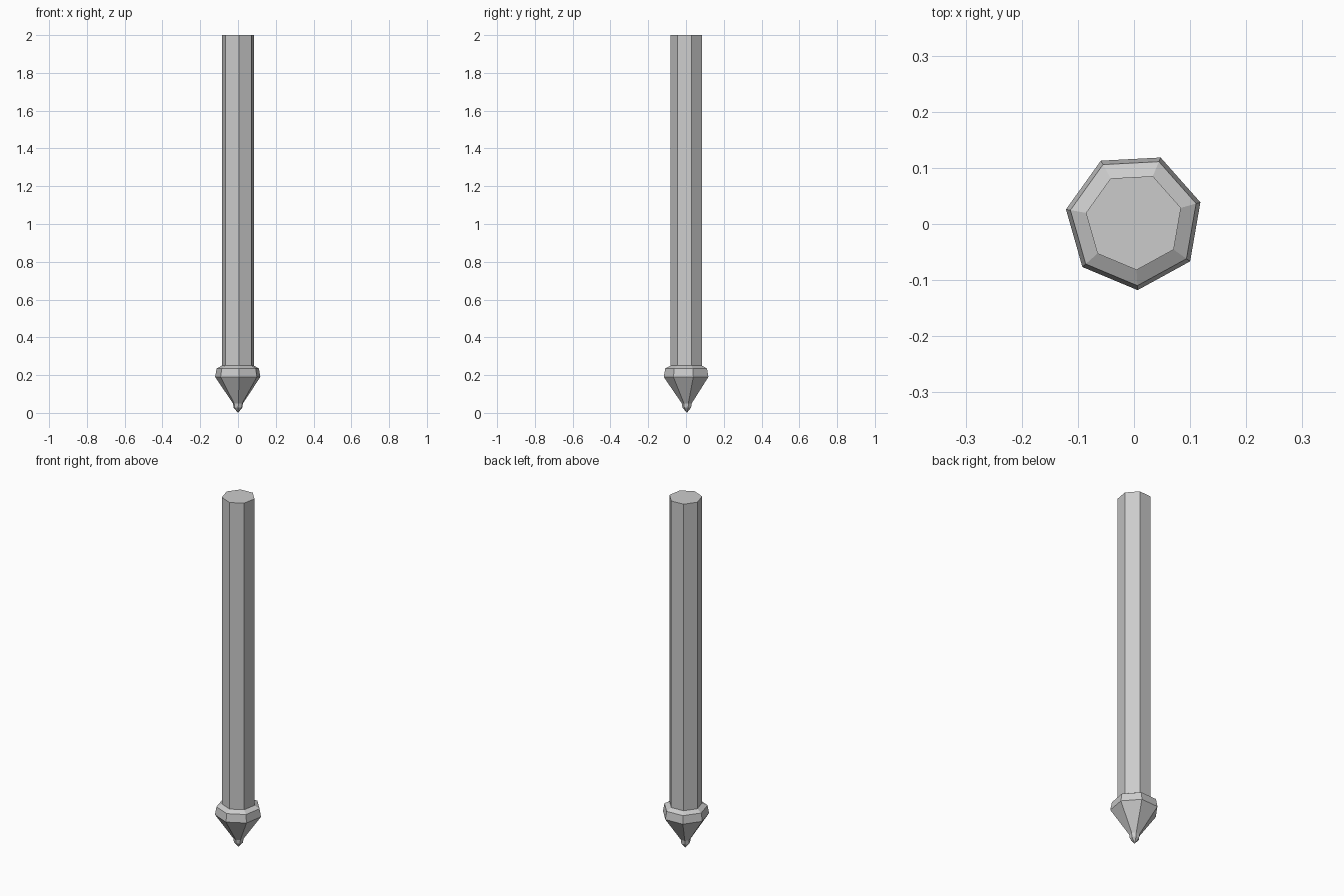
import bpy, bmesh
from math import cos, sin, radians, tau

if "Cube" in bpy.data.objects:
    bpy.data.objects.remove(bpy.data.objects["Cube"])

SIDES = 7
START = radians(-87)
CENTRE_Y = 0.005


def lathe(name, profile):
    """Seven-sided flat-faced solid from (radius, z) points; radius 0 makes a point."""
    bm = bmesh.new()
    rings = []
    for r, z in profile:
        n = SIDES if r > 0 else 1
        rings.append([bm.verts.new((r * cos(START + tau * i / SIDES),
                                    CENTRE_Y + r * sin(START + tau * i / SIDES), z))
                      for i in range(n)])
    for a, b in zip(rings, rings[1:]):
        for i in range(SIDES):
            j = (i + 1) % SIDES
            if len(a) == 1:
                bm.faces.new((a[0], b[j], b[i]))
            else:
                bm.faces.new((a[i], a[j], b[j], b[i]))
    for end in (rings[0], rings[-1]):
        if len(end) > 1:
            bm.faces.new(end)
    bmesh.ops.recalc_face_normals(bm, faces=bm.faces)
    mesh = bpy.data.meshes.new(name)
    bm.to_mesh(mesh)
    bm.free()
    obj = bpy.data.objects.new(name, mesh)
    bpy.context.collection.objects.link(obj)
    return obj


# Long straight shaft
lathe("shaft", [(0.087, 0.24), (0.087, 2.0)])

# Pointed foot: small tip, tapering cone, collar band and sloped shoulder
lathe("pointed_foot", [(0, 0), (0.024, 0.028), (0.027, 0.05),
                       (0.123, 0.19), (0.115, 0.235), (0.087, 0.25)])
